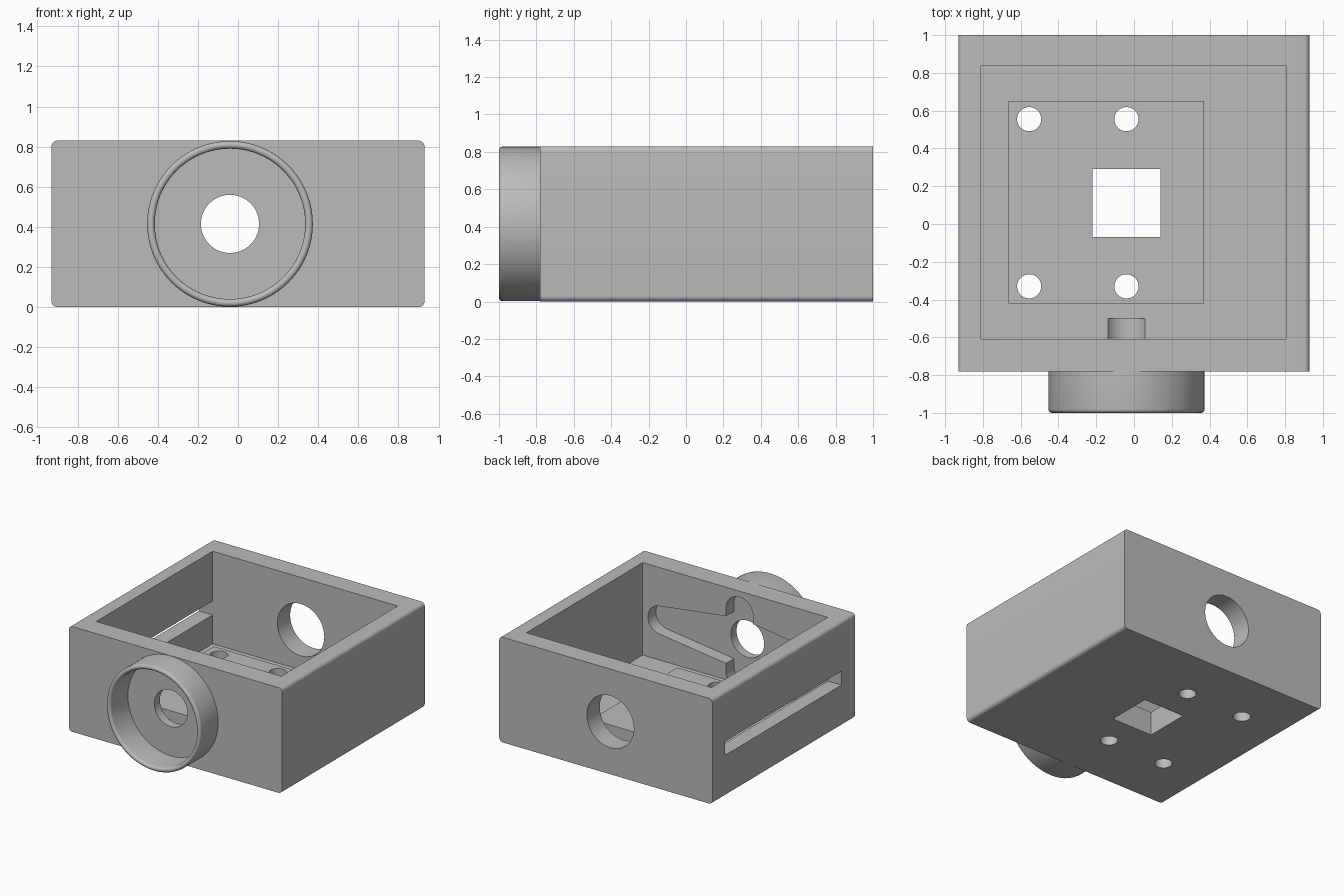
import bpy, bmesh, math
from mathutils import Vector
from mathutils.geometry import convex_hull_2d

if "Cube" in bpy.data.objects:
    bpy.data.objects.remove(bpy.data.objects["Cube"])

CX, CZ = -0.04, 0.415          # axis shared by collar, lever recess and bores

grey = bpy.data.materials.new("mid grey")
grey.diffuse_color = (0.5, 0.5, 0.5, 1)
grey.use_nodes = True
grey.node_tree.nodes["Principled BSDF"].inputs["Base Color"].default_value = grey.diffuse_color


def add_object(name, bm):
    bmesh.ops.recalc_face_normals(bm, faces=bm.faces)
    me = bpy.data.meshes.new(name)
    bm.to_mesh(me)
    bm.free()
    me.materials.append(grey)
    ob = bpy.data.objects.new(name, me)
    bpy.context.collection.objects.link(ob)
    return ob


def prism(name, axis, lo, hi, discs, n=48):
    """Outline stretched around discs (u, v, radius), extruded along y or z."""
    pts = []
    for u, v, r in discs:
        for i in range(n if r else 1):
            a = 2 * math.pi * i / n
            pts.append(Vector((u + r * math.cos(a), v + r * math.sin(a))))
    outline = [pts[i] for i in convex_hull_2d(pts)]
    bm = bmesh.new()
    place = (lambda p, t: (p.x, t, p.y)) if axis == 'Y' else (lambda p, t: (p.x, p.y, t))
    face = bm.faces.new([bm.verts.new(place(p, lo)) for p in outline])
    new = bmesh.ops.extrude_face_region(bm, geom=[face])["geom"]
    shift = (0, hi - lo, 0) if axis == 'Y' else (0, 0, hi - lo)
    bmesh.ops.translate(bm, vec=shift, verts=[g for g in new if isinstance(g, bmesh.types.BMVert)])
    return add_object(name, bm)


def rect(x0, x1, y0, y1, r=0):
    return [(x, y, r) for x in (x0 + r, x1 - r) for y in (y0 + r, y1 - r)]


def combine(target, tool, operation):
    mod = target.modifiers.new("combine", 'BOOLEAN')
    mod.operation, mod.solver, mod.object = operation, 'EXACT', tool
    bpy.context.view_layer.update()
    dg = bpy.context.evaluated_depsgraph_get()
    me = bpy.data.meshes.new_from_object(target.evaluated_get(dg))
    target.modifiers.clear()
    target.data = me
    bpy.data.objects.remove(tool)


# Housing block, long edges rounded along its depth, hollowed from above
housing = prism("housing", 'Y', -0.78, 1.0, rect(-0.93, 0.93, 0, 0.83, 0.03), 32)
combine(housing, prism("cavity", 'Z', 0.10, 1.0, rect(-0.81, 0.805, -0.61, 0.84)), 'DIFFERENCE')

# Raised mounting pad on the floor
combine(housing, prism("mounting_pad", 'Z', 0.05, 0.19, rect(-0.665, 0.37, -0.42, 0.65)), 'UNION')

cutters = [
    # Square opening and slot through the left wall
    prism("floor_opening", 'Z', -0.1, 0.5, rect(-0.22, 0.14, -0.07, 0.29)),
    prism("side_slot", 'Z', 0.327, 0.437, rect(-1.0, -0.7, -0.61, 0.84)),
    # Cross-shaped lever recess on the inside of the front wall
    prism("lever_arms", 'Y', -0.71, -0.5,
          [(CX, CZ, 0.2), (CX - 0.69, CZ, 0.11), (CX + 0.69, CZ, 0.11)]),
    prism("lever_short_arms", 'Y', -0.71, -0.5,
          [(CX, CZ - 0.25, 0.118), (CX, CZ + 0.25, 0.118)]),
    # Round bores in the front and back walls
    prism("front_bore", 'Y', -0.9, -0.5, [(CX, CZ, 0.145)], 64),
    prism("back_bore", 'Y', 0.7, 1.1, [(CX, CZ, 0.205)], 64),
]
# Four screw holes
for x in (-0.555, -0.04):
    for y in (-0.33, 0.555):
        cutters.append(prism("screw_hole", 'Z', -0.1, 0.5, [(x, y, 0.064)], 32))
for c in cutters:
    combine(housing, c, 'DIFFERENCE')

# Collar around the front bore, with a rounded lip
bm = bmesh.new()
R_OUT, R_IN, Y_LIP = 0.413, 0.375, -0.981
mid, lip = (R_OUT + R_IN) / 2, (R_OUT - R_IN) / 2
profile = [(R_OUT, -0.78)]
profile += [(mid + lip * math.cos(math.pi * i / 8), Y_LIP - lip * math.sin(math.pi * i / 8))
            for i in range(9)]
profile += [(R_IN, -0.78)]
verts = [bm.verts.new((CX + r, y, CZ)) for r, y in profile]
edges = [bm.edges.new(p) for p in zip(verts, verts[1:])]
bmesh.ops.spin(bm, geom=verts + edges, cent=(CX, 0, CZ), axis=(0, 1, 0),
               angle=2 * math.pi, steps=96)
bmesh.ops.remove_doubles(bm, verts=bm.verts, dist=1e-4)
collar = add_object("front_collar", bm)
# Outward normals: the outer wall must face away from the axis
outer = max(collar.data.polygons, key=lambda p: (p.center.x - CX) ** 2 + (p.center.z - CZ) ** 2)
if outer.normal.dot(outer.center - Vector((CX, outer.center.y, CZ))) < 0:
    collar.data.flip_normals()

# Smooth rounded surfaces, crisp edges
for ob in (housing, collar):
    bpy.ops.object.select_all(action='DESELECT')
    ob.select_set(True)
    bpy.context.view_layer.objects.active = ob
    bpy.ops.object.shade_smooth_by_angle(angle=math.radians(30))
